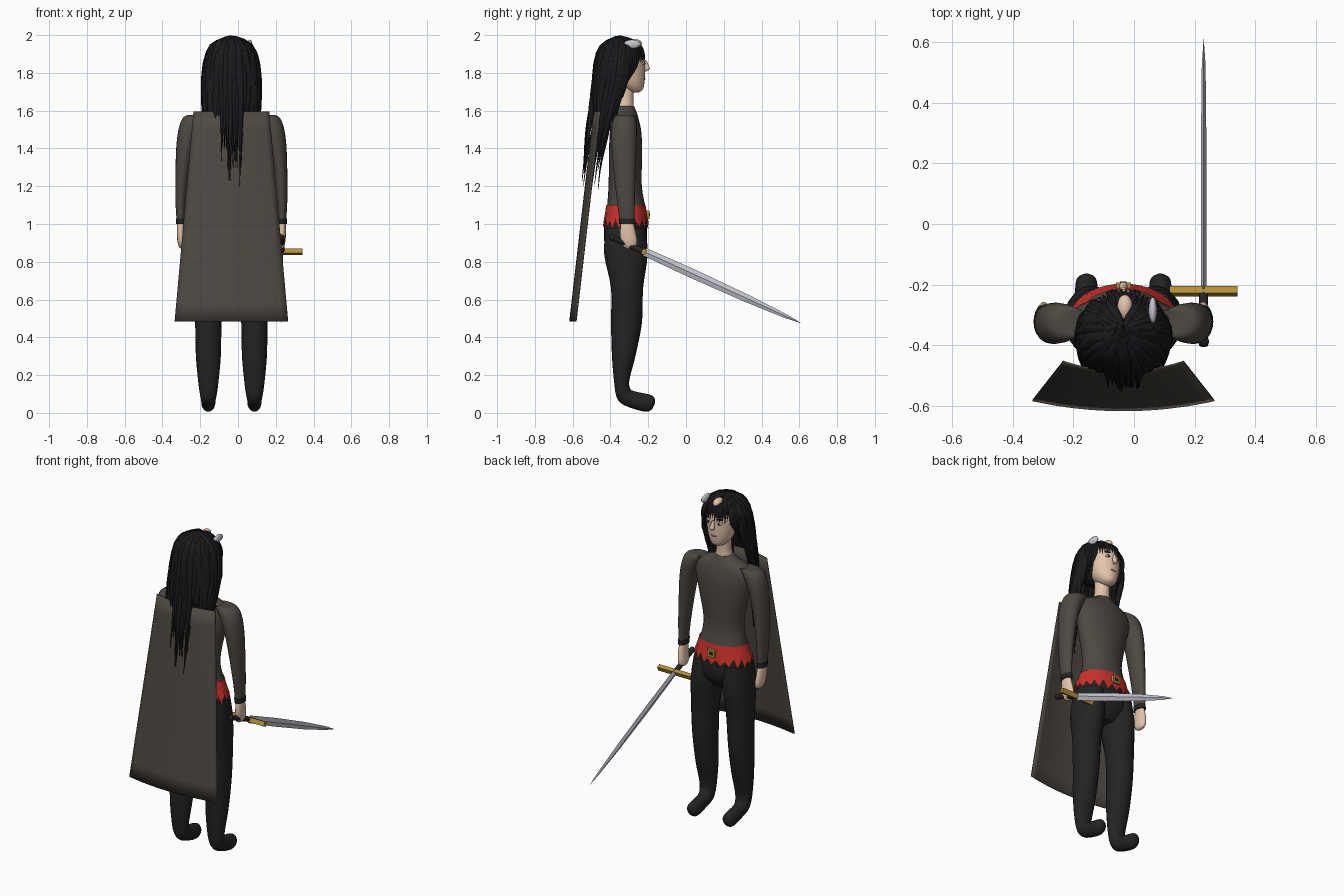
import bpy, bmesh, math, random
from mathutils import Vector

if "Cube" in bpy.data.objects:
    bpy.data.objects.remove(bpy.data.objects["Cube"])

random.seed(4)
CX = -0.035  # body centre line


def material(name, r, g, b):
    m = bpy.data.materials.new(name)
    m.diffuse_color = (r, g, b, 1)
    m.use_nodes = True
    m.node_tree.nodes["Principled BSDF"].inputs["Base Color"].default_value = m.diffuse_color
    return m


CLOTH = material("brown_cloth", .075, .065, .054)
BLACK = material("black_cloth", .017, .017, .018)
HAIR = material("black_hair", .010, .010, .012)
SKIN = material("skin", .78, .55, .41)
RED = material("red_sash", .60, .032, .025)
GOLD = material("gold", .45, .28, .04)
STEEL = material("steel", .56, .57, .63)
LIPS = material("lips", .45, .17, .13)


def finish(bm, name, mat, smooth=True):
    bmesh.ops.recalc_face_normals(bm, faces=bm.faces)
    me = bpy.data.meshes.new(name)
    bm.to_mesh(me)
    bm.free()
    me.materials.append(mat)
    ob = bpy.data.objects.new(name, me)
    bpy.context.collection.objects.link(ob)
    if smooth:
        bpy.context.view_layer.objects.active = ob
        ob.select_set(True)
        bpy.ops.object.shade_smooth_by_angle(angle=math.radians(45))
        ob.select_set(False)
    return ob


def spline(rows, steps):
    """Smoothly resample rows of numbers (Catmull-Rom)."""
    out = []
    for i in range(len(rows) - 1):
        p = [rows[max(i - 1, 0)], rows[i], rows[i + 1], rows[min(i + 2, len(rows) - 1)]]
        for s in range(steps):
            t = s / steps
            out.append([.5 * (2 * b + (c - a) * t + (2 * a - 5 * b + 4 * c - d) * t * t
                              + (3 * b - a - 3 * c + d) * t ** 3) for a, b, c, d in zip(*p)])
    return out + [list(rows[-1])]


def loft(name, mat, rows, sides=20, steps=4, smooth=True):
    """Rows: x, y, z, radius x, radius y, tilt in degrees."""
    bm = bmesh.new()
    rings = []
    for x, y, z, rx, ry, tilt in spline(rows, steps):
        c, s = math.cos(math.radians(tilt)), math.sin(math.radians(tilt))
        rings.append([bm.verts.new((x + rx * math.cos(a), y + ry * math.sin(a) * c,
                                    z + ry * math.sin(a) * s))
                      for a in (2 * math.pi * k / sides for k in range(sides))])
    for r, q in zip(rings, rings[1:]):
        for k in range(sides):
            j = (k + 1) % sides
            bm.faces.new((r[k], r[j], q[j], q[k]))
    bm.faces.new(rings[0])
    bm.faces.new(rings[-1])
    return finish(bm, name, mat, smooth)


def ball(name, mat, loc, size, seg=20):
    bm = bmesh.new()
    bmesh.ops.create_uvsphere(bm, u_segments=seg, v_segments=seg // 2 + 2, radius=1)
    for v in bm.verts:
        v.co = Vector(loc) + Vector(a * b for a, b in zip(v.co, size))
    return finish(bm, name, mat)


def box(name, mat, loc, size, tilt=0):
    bm = bmesh.new()
    bmesh.ops.create_cube(bm, size=1)
    for v in bm.verts:
        v.co = Vector(a * b for a, b in zip(v.co, size))
    ob = finish(bm, name, mat, False)
    ob.location = loc
    ob.rotation_euler.x = tilt
    return ob


# Torso, pelvis and neck
loft("shirt", CLOTH, [(CX, -.325, 1.625, .052, .05, 0), (CX, -.325, 1.60, .09, .06, 0),
                      (CX, -.325, 1.565, .17, .072, 0), (CX, -.32, 1.49, .185, .083, 0),
                      (CX, -.32, 1.38, .16, .088, 0), (CX, -.322, 1.2, .125, .088, 0),
                      (CX, -.315, 1.07, .15, .105, 0)], 28)
loft("pelvis", BLACK, [(CX, -.315, 1.07, .148, .10, 0), (CX, -.32, .98, .172, .113, 0),
                       (CX, -.32, .89, .165, .108, 0), (CX, -.32, .82, .08, .06, 0)], 28)
loft("neck", SKIN, [(CX, -.325, 1.60, .055, .05, 0), (CX, -.322, 1.66, .043, .044, 0),
                    (CX, -.318, 1.77, .042, .046, 0)])

# Limbs on both sides
for side, tag in ((-1, "left"), (1, "right")):
    def X(d):
        return CX + side * d
    loft(tag + "_leg", BLACK, [(X(.10), -.32, .98, .075, .105, 0), (X(.108), -.318, .84, .085, .115, 0),
                               (X(.12), -.312, .66, .079, .085, 0), (X(.122), -.315, .48, .07, .082, 0),
                               (X(.122), -.33, .3, .066, .062, 0), (X(.122), -.34, .16, .053, .04, 10),
                               (X(.122), -.325, .095, .044, .044, 40), (X(.122), -.28, .07, .038, .045, 75),
                               (X(.122), -.21, .053, .037, .047, 80), (X(.122), -.178, .051, .030, .036, 80),
                               (X(.122), -.165, .053, .008, .01, 80)])
    loft(tag + "_sleeve", CLOTH, [(X(.12), -.325, 1.575, .03, .03, 0), (X(.175), -.325, 1.575, .062, .05, 0),
                                  (X(.21), -.327, 1.53, .062, .066, 0), (X(.24), -.328, 1.43, .05, .067, 0),
                                  (X(.258), -.325, 1.28, .038, .058, 0), (X(.268), -.318, 1.12, .028, .047, 0),
                                  (X(.268), -.312, 1.02, .022, .04, 0)])
    loft(tag + "_cuff", BLACK, [(X(.268), -.313, 1.03, .026, .044, 0),
                                (X(.268), -.311, 1.0, .026, .043, 0)], steps=1)
    loft(tag + "_hand", SKIN, [(X(.268), -.312, 1.01, .019, .033, 0), (X(.268), -.308, .96, .021, .042, 0),
                               (X(.264), -.302, .91, .022, .045, 0), (X(.26), -.298, .88, .018, .035, 0),
                               (X(.258), -.298, .867, .006, .012, 0)], 14)

# Sash with a jagged lower edge
bm = bmesh.new()
N = 40
rows = [[], [], []]
for k in range(N):
    a = 2 * math.pi * k / N
    low = .99 + random.uniform(.015, .04) * (1 if k % 2 else -.5)
    for row, z, rx, ry in zip(rows, (1.1, 1.06, low), (.148, .16, .182), (.104, .110, .121)):
        row.append(bm.verts.new((CX + rx * math.cos(a), -.318 + ry * math.sin(a), z)))
for r, q in zip(rows, rows[1:]):
    for k in range(N):
        bm.faces.new((r[k], r[(k + 1) % N], q[(k + 1) % N], q[k]))
finish(bm, "sash", RED)
box("buckle", GOLD, (CX, -.203, 1.05), (.05, .02, .045))
box("buckle_centre", BLACK, (CX, -.192, 1.05), (.022, .004, .018))

# Cape: a curved sheet flaring down and back
bm = bmesh.new()
grid = []
for i in range(13):
    t = i / 12
    half = .2 + .1 * t
    grid.append([bm.verts.new((CX + half * u, -.487 - .128 * t + .033 * u * u, 1.595 - 1.11 * t))
                 for u in (j / 8 - 1 for j in range(17))])
for r, q in zip(grid, grid[1:]):
    for k in range(16):
        bm.faces.new((r[k], r[k + 1], q[k + 1], q[k]))
cape = finish(bm, "cape", CLOTH)
mod = cape.modifiers.new("thickness", "SOLIDIFY")
mod.thickness, mod.offset = .006, 0

# Head and face
loft("head", SKIN, [(CX, -.27, 1.695, .014, .014, 0), (CX, -.275, 1.71, .042, .045, 0),
                    (CX, -.295, 1.75, .07, .075, 0), (CX, -.31, 1.82, .088, .094, 0),
                    (CX, -.315, 1.89, .09, .096, 0), (CX, -.32, 1.94, .068, .075, 0),
                    (CX, -.32, 1.965, .02, .02, 0)], 24)
loft("nose", SKIN, [(CX, -.216, 1.865, .006, .008, 0), (CX, -.209, 1.835, .012, .014, 0),
                    (CX, -.205, 1.82, .014, .014, 0), (CX, -.214, 1.808, .006, .005, 0)], 10)
ball("lips", LIPS, (CX, -.223, 1.768, ), (.022, .008, .006), 12)
for s, tag in ((-1, "left"), (1, "right")):
    ball(tag + "_eye", STEEL, (CX + s * .036, -.227, 1.85), (.017, .009, .008), 12)
    ball(tag + "_pupil", BLACK, (CX + s * .036, -.220, 1.85), (.007, .005, .007), 10)
    ball(tag + "_brow", HAIR, (CX + s * .038, -.226, 1.875), (.022, .008, .004), 10)
ball("parting", SKIN, (CX + .005, -.275, 1.955), (.026, .042, .025))

# Hair: a scalp cap plus tapering locks
ball("scalp_hair", HAIR, (CX, -.365, 1.855), (.122, .115, .125), 24)
curve = bpy.data.curves.new("hair_locks", "CURVE")
curve.dimensions = "3D"
curve.bevel_depth, curve.bevel_resolution, curve.resolution_u = .022, 1, 2
curve.use_fill_caps = True


def lock(points, thick):
    sp = curve.splines.new("NURBS")
    sp.points.add(len(points) - 1)
    for i, (p, co) in enumerate(zip(sp.points, points)):
        p.co = (*co, 1)
        t = i / (len(points) - 1)
        p.radius = thick * (.55 if i == 0 else max(.06, 1 - max(0, t - .35) / .65))
    sp.use_endpoint_u, sp.order_u = True, 3


def dome(phi, elev):
    e = math.radians(elev)
    return (CX + .138 * math.sin(phi) * math.cos(e), -.345 - .130 * math.cos(phi) * math.cos(e),
            1.845 + .142 * math.sin(e))


for k in range(78):  # long locks, phi 0 is the back of the head
    phi = math.radians(-112 + 224 * k / 77)
    v = (math.cos(phi) + .4) / 1.4
    centre = abs(math.sin(phi)) < .3
    end = random.choice((1.23, 1.3, 1.4)) if centre else random.uniform(1.08, 1.5)
    if v < .2:
        end = random.uniform(1.5, 1.68)
    pts = [dome(phi, e + random.uniform(-6, 6)) for e in (85, 55, 25)]
    jx = random.uniform(-.012, .012)
    for i in range(6):
        z = 1.76 + (end - 1.76) * i / 5
        h = max(0, 1.76 - z)
        dx = math.sin(phi) * (.145 - .06 * max(0, h - .15)) + jx * i / 5
        y = -.315 - min(h, .4) * .25 - max(0, h - .4) * .15 - v * (.165 - .1 * h) + random.uniform(-.006, .006)
        if abs(dx) > .055 and z < 1.62:  # tucked under the cape
            y = max(y, -.468 + .8 * dx * dx - .115 * (1.595 - z))
        pts.append((CX + dx, y, z))
    lock(pts, random.uniform(.75, 1.05))
for k in range(22):  # fringe
    a = -70 + 140 * k / 21
    phi = math.radians(180 + a)
    low = 8 - 14 * abs(a) / 70 + random.uniform(0, 12)
    start = 52 if abs(a) < 18 else 86
    lock([dome(phi, start + (low - start) * i / 4) for i in range(5)], random.uniform(.55, .85))
for s in (-1, 1):  # locks framing the face
    for k in range(5):
        phi = math.radians(s * (108 + 6 * k))
        lock([dome(phi, e) for e in (80, 50, 20, 0)]
             + [(CX + s * .115, -.325 + .008 * k, 1.78), (CX + s * .105, -.34 + .006 * k, 1.68 + .016 * k)], .75)
hair = bpy.data.objects.new("hair_locks", curve)
curve.materials.append(HAIR)
bpy.context.collection.objects.link(hair)
bpy.context.view_layer.objects.active = hair
hair.select_set(True)
bpy.ops.object.convert(target="MESH")
hair.select_set(False)
ball("hair_ornament", STEEL, (.062, -.285, 1.952), (.014, .045, .024), 14)

# Sword held in the right hand, pointing forward and down
SX = .23
slope = math.atan2(.475 - .853, .61 + .22)
deg = math.degrees(slope) + 90
blade = [(0, .022), (.3, .025), (.65, .021), (.9, .011), (1, .0006)]
loft("sword_blade", STEEL, [(SX, -.22 + .83 * t, .853 - .378 * t, .0085 * min(1, w / .015), w, deg)
                            for t, w in blade], 4, 1, False)
loft("sword_grip", BLACK, [(SX, -.40, .932, .015, .015, deg), (SX, -.23, .857, .015, .015, deg)], 12, 1)
ball("sword_pommel", BLACK, (SX, -.388, .927), (.018, .018, .018), 12)
box("sword_guard", GOLD, (SX, -.222, .853), (.224, .024, .028), slope)
